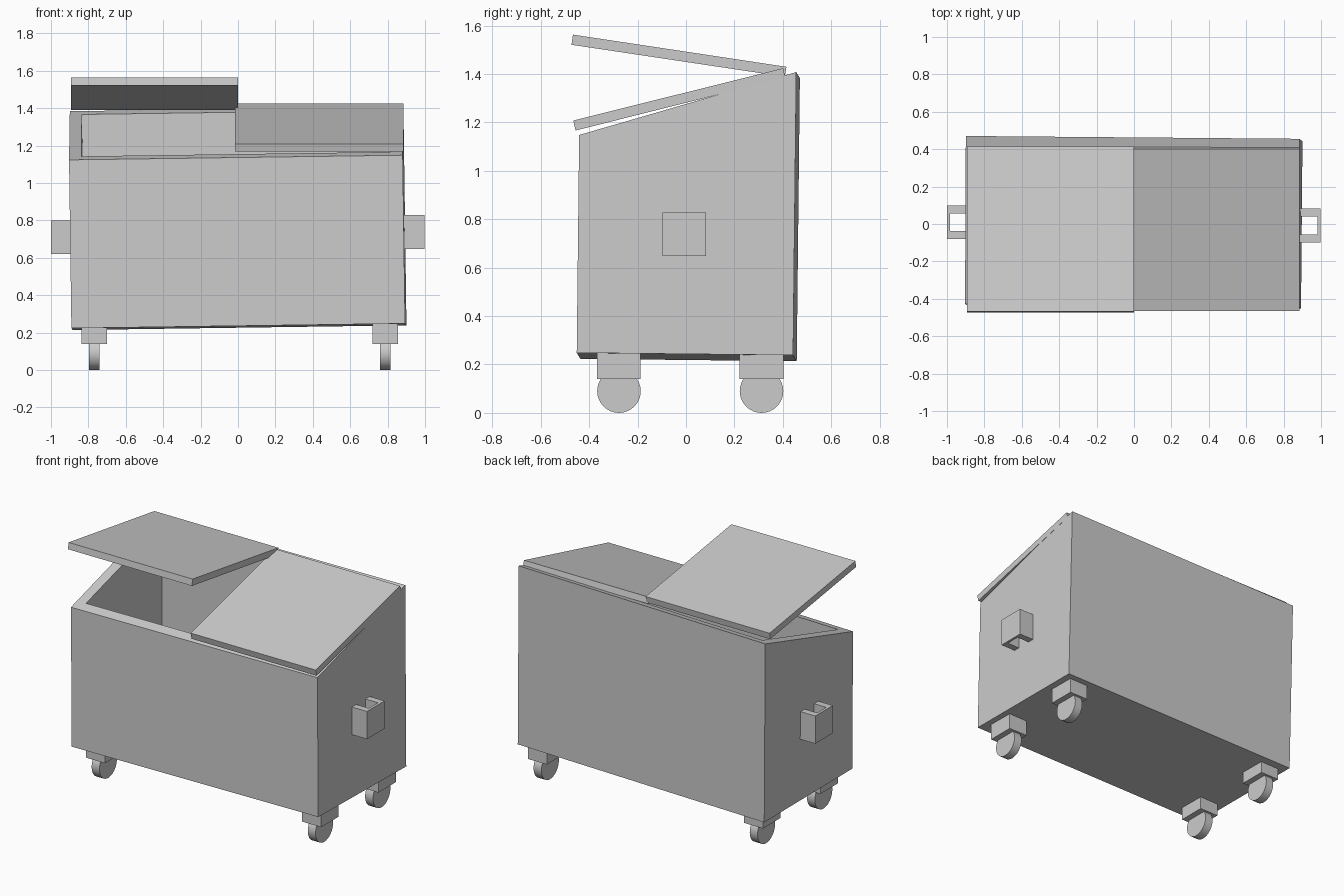
import bpy, bmesh, math
from mathutils import Matrix, Euler

if "Cube" in bpy.data.objects:
    bpy.data.objects.remove(bpy.data.objects["Cube"])


def prism(points, length, axis):
    """Extrude a closed outline along x (outline in y,z) or along z (outline in x,y)."""
    bm = bmesh.new()
    start, end = length
    if axis == 'x':
        verts = [bm.verts.new((start, a, b)) for a, b in points]
        step = (end - start, 0, 0)
    else:
        verts = [bm.verts.new((a, b, start)) for a, b in points]
        step = (0, 0, end - start)
    face = bm.faces.new(verts)
    ext = bmesh.ops.extrude_face_region(bm, geom=[face], use_keep_orig=True)
    moved = [g for g in ext['geom'] if isinstance(g, bmesh.types.BMVert)]
    bmesh.ops.translate(bm, vec=step, verts=moved)
    bmesh.ops.recalc_face_normals(bm, faces=bm.faces)
    return bm


def finish(bm, name):
    mesh = bpy.data.meshes.new(name)
    bm.to_mesh(mesh)
    bm.free()
    obj = bpy.data.objects.new(name, mesh)
    bpy.context.collection.objects.link(obj)
    return obj


def rect(a0, a1, b0, b1):
    return [(a0, b0), (a1, b0), (a1, b1), (a0, b1)]


# Bin body: sloped-top box, hollowed from the top, standing slightly crooked
WALL, FLOOR = 0.065, 0.06
bm = prism([(-0.447, 0), (0.447, 0), (0.447, 1.17), (-0.447, 0.90)], (-0.892, 0.892), 'x')
top = max(bm.faces, key=lambda f: f.calc_center_median().z)
bmesh.ops.inset_region(bm, faces=[top], thickness=WALL, use_even_offset=True)
cavity = bmesh.ops.extrude_discrete_faces(bm, faces=[top])['faces'][0]
for v in cavity.verts:
    v.co.z = FLOOR
bmesh.ops.recalc_face_normals(bm, faces=bm.faces)
tilt = Euler((-0.011, -0.014, -0.0085)).to_matrix().to_4x4()
bm.transform(Matrix.Translation((0.005, 0.003, 0.231)) @ tilt)
finish(bm, "bin_body")

# Lids: left one propped open, right one resting on the rim
finish(prism([(0.408, 1.389), (0.415, 1.430), (-0.467, 1.563), (-0.473, 1.521)],
             (-0.892, 0.0), 'x'), "open_lid")
finish(prism([(0.411, 1.385), (0.401, 1.424), (-0.466, 1.208), (-0.456, 1.167)],
             (-0.015, 0.885), 'x'), "closed_lid")

# Side handles: U-shaped lift brackets, open towards the body
for name, side, y, z, x_in, x_out in (("left_handle", -1, 0.01, 0.71, 0.89, 1.0),
                                      ("right_handle", 1, -0.008, 0.738, 0.88, 0.997)):
    outline = [(x_in, -0.09), (x_out, -0.09), (x_out, 0.09), (x_in, 0.09),
               (x_in, 0.047), (x_out - 0.017, 0.047), (x_out - 0.017, -0.047), (x_in, -0.047)]
    finish(prism([(side * a, b + y) for a, b in outline], (z - 0.09, z + 0.09), 'z'), name)

# Casters: mounting block with a round wheel below
for side, x in (("left", -0.768), ("right", 0.787)):
    for end, y in (("front", -0.277), ("back", 0.312)):
        finish(prism(rect(y - 0.09, y + 0.09, 0.14, 0.26), (x - 0.068, x + 0.068), 'x'),
               f"{end}_{side}_caster_block")
        circle = [(y + 0.09 * math.cos(i * math.tau / 32), 0.09 + 0.09 * math.sin(i * math.tau / 32))
                  for i in range(32)]
        wheel = finish(prism(circle, (x - 0.028, x + 0.028), 'x'), f"{end}_{side}_wheel")
        bpy.ops.object.select_all(action='DESELECT')
        wheel.select_set(True)
        bpy.context.view_layer.objects.active = wheel
        bpy.ops.object.shade_smooth_by_angle(angle=math.radians(30))
